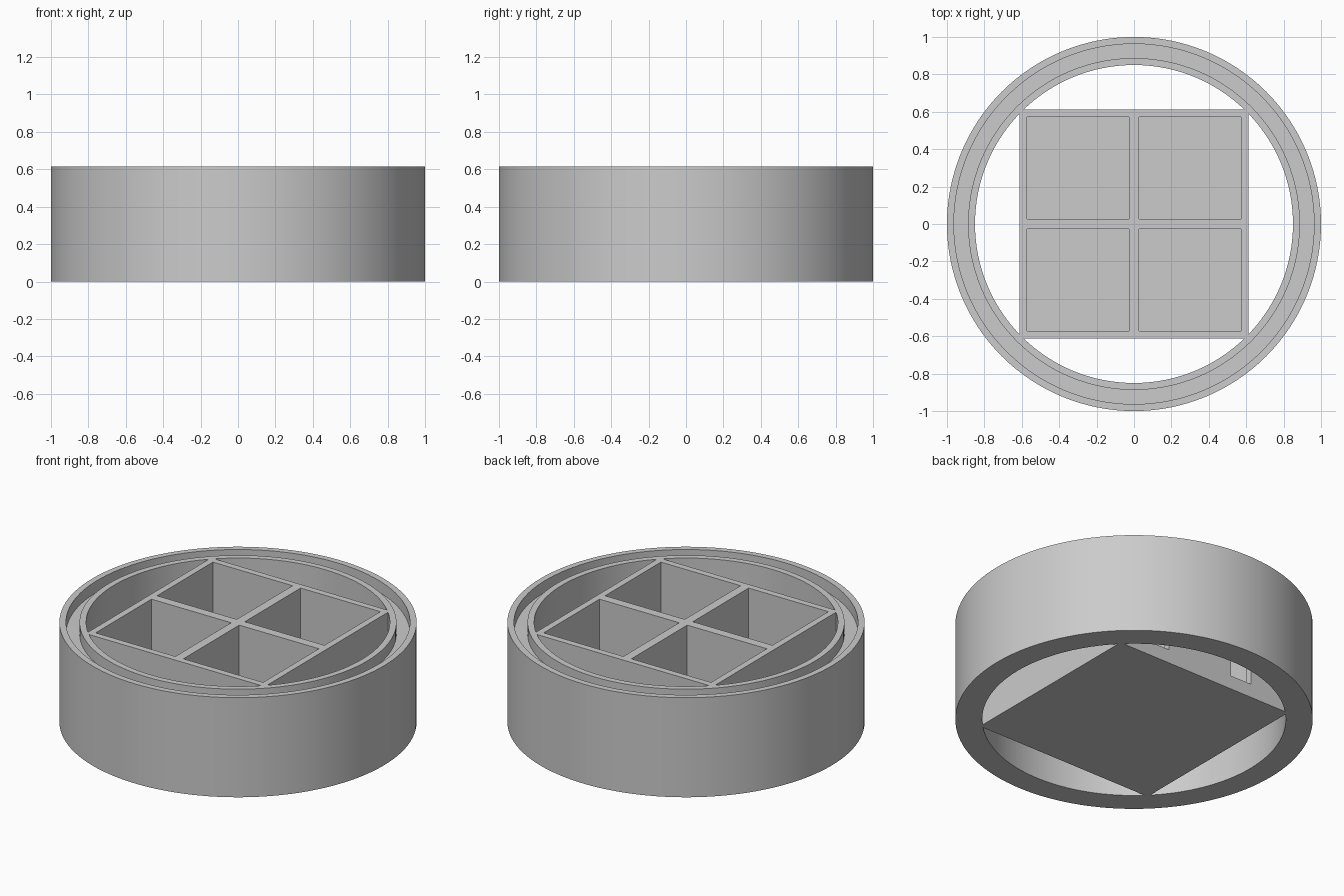
import bpy, bmesh, math
from mathutils import Matrix, Vector

cube = bpy.data.objects.get("Cube")
if cube:
    bpy.data.objects.remove(cube, do_unlink=True)

HEIGHT = 0.615
HALF = 0.612      # half width of the square tray
WALL = 0.04
DIVIDER = 0.055

grey = bpy.data.materials.new("plain_grey")
grey.use_nodes = True
colour = (0.6, 0.6, 0.6, 1)
grey.diffuse_color = colour
grey.node_tree.nodes["Principled BSDF"].inputs["Base Color"].default_value = colour


def add_object(name, bm):
    bmesh.ops.recalc_face_normals(bm, faces=bm.faces)
    mesh = bpy.data.meshes.new(name)
    bm.to_mesh(mesh)
    bm.free()
    obj = bpy.data.objects.new(name, mesh)
    bpy.context.collection.objects.link(obj)
    mesh.materials.append(grey)
    return obj


def add_box(bm, low, high):
    low, high = Vector(low), Vector(high)
    matrix = Matrix.Translation((low + high) / 2) @ Matrix.Diagonal((*(high - low), 1))
    bmesh.ops.create_cube(bm, size=1, matrix=matrix)


def select_only(obj):
    bpy.ops.object.select_all(action='DESELECT')
    obj.select_set(True)
    bpy.context.view_layer.objects.active = obj


# Round outer ring with a lid groove in its top, turned from a closed profile
GROOVE = HEIGHT - 0.07
profile = [(0.85, 0), (1, 0), (1, HEIGHT), (0.963, HEIGHT), (0.963, GROOVE),
           (0.887, GROOVE), (0.887, HEIGHT), (0.85, HEIGHT)]
bm = bmesh.new()
verts = [bm.verts.new((r, 0, z)) for r, z in profile]
edges = [bm.edges.new((a, b)) for a, b in zip(verts, verts[1:] + verts[:1])]
bmesh.ops.spin(bm, geom=verts + edges, axis=(0, 0, 1), cent=(0, 0, 0),
               angle=math.tau, steps=128, use_merge=True)
bmesh.ops.remove_doubles(bm, verts=bm.verts, dist=0.0001)
ring = add_object("outer_ring", bm)
select_only(ring)
bpy.ops.object.shade_smooth_by_angle(angle=math.radians(30))

# Square tray block
bm = bmesh.new()
add_box(bm, (-HALF, -HALF, 0), (HALF, HALF, HEIGHT))
tray = add_object("compartment_tray", bm)

# Cutter for the four open compartments
near, far = DIVIDER / 2, HALF - WALL
bm = bmesh.new()
for sx in (-1, 1):
    for sy in (-1, 1):
        xs, ys = sorted((sx * near, sx * far)), sorted((sy * near, sy * far))
        add_box(bm, (xs[0], ys[0], WALL), (xs[1], ys[1], HEIGHT + 0.1))
compartments = add_object("compartment_cutter", bm)

# Cutter for the two openings low in the back wall
bm = bmesh.new()
for x in (-0.27, 0.33):
    add_box(bm, (x - 0.073, far - 0.05, 0.085), (x + 0.073, HALF + 0.05, 0.235))
openings = add_object("opening_cutter", bm)

for cutter in (compartments, openings):
    cutter.hide_render = True
    select_only(tray)
    cut = tray.modifiers.new("cut", 'BOOLEAN')
    cut.operation = 'DIFFERENCE'
    cut.solver = 'EXACT'
    cut.object = cutter
    bpy.ops.object.modifier_apply(modifier=cut.name)
    bpy.data.objects.remove(cutter, do_unlink=True)
